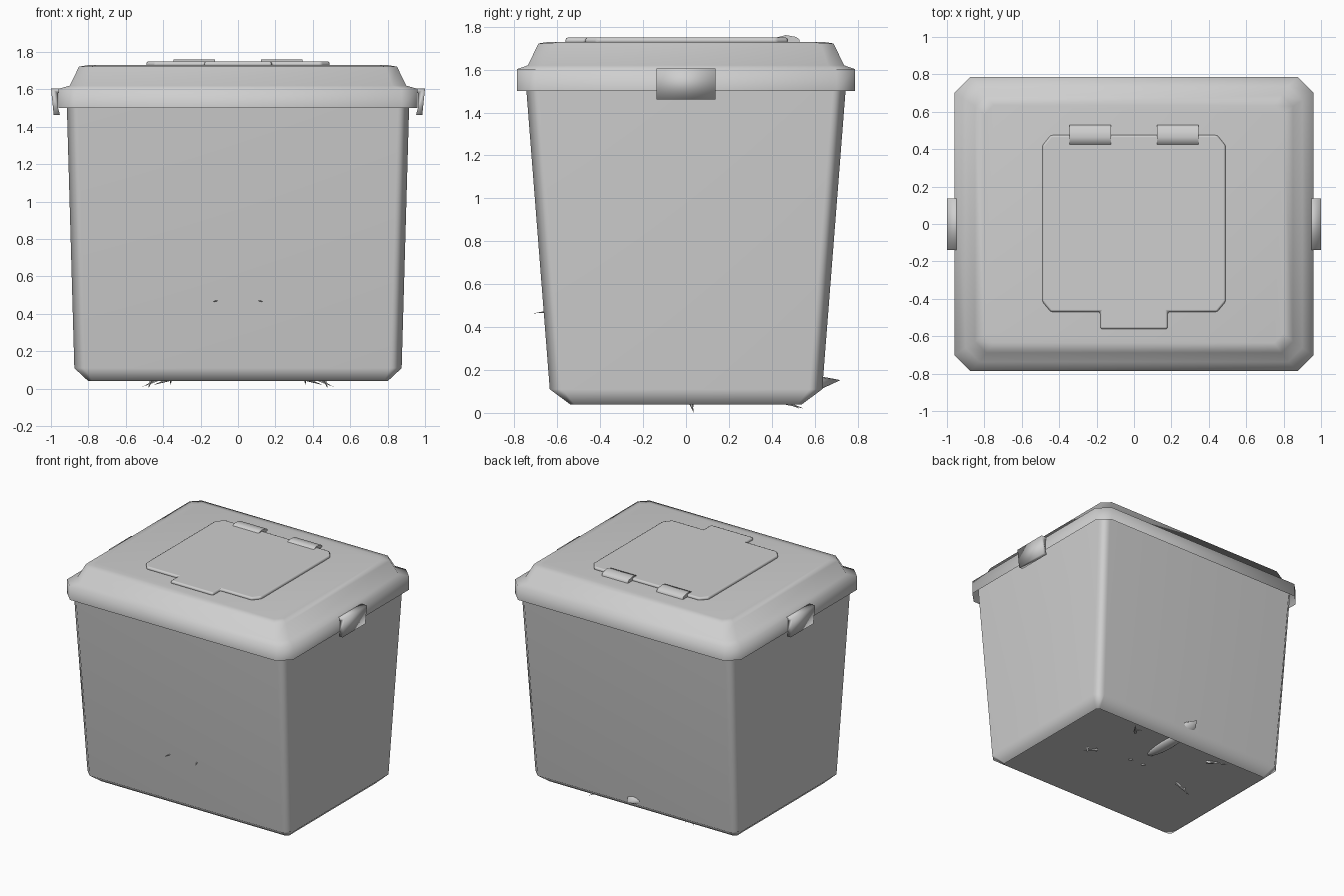
import bpy, bmesh, math
from mathutils import Vector

if "Cube" in bpy.data.objects:
    bpy.data.objects.remove(bpy.data.objects["Cube"])

grey = bpy.data.materials.new("light grey plastic")
grey.diffuse_color = (0.62, 0.62, 0.62, 1)
grey.use_nodes = True
grey.node_tree.nodes["Principled BSDF"].inputs["Base Color"].default_value = grey.diffuse_color


def finish(name, bm, angle=None, bevel=0, weighted=False):
    bmesh.ops.recalc_face_normals(bm, faces=bm.faces)
    me = bpy.data.meshes.new(name)
    bm.to_mesh(me)
    bm.free()
    ob = bpy.data.objects.new(name, me)
    bpy.context.collection.objects.link(ob)
    me.materials.append(grey)
    if angle:
        bpy.ops.object.select_all(action="DESELECT")
        ob.select_set(True)
        bpy.context.view_layer.objects.active = ob
        bpy.ops.object.shade_smooth_by_angle(angle=math.radians(angle))
    if bevel:
        mod = ob.modifiers.new("bevel", "BEVEL")
        mod.width = bevel
        mod.segments = 2
        mod.limit_method = "ANGLE"
    if weighted:
        mod = ob.modifiers.new("weighted normals", "WEIGHTED_NORMAL")
        mod.keep_sharp = True
    return ob


def loft(name, sections, angle, top=False, weighted=False):
    """Stack of rectangles with cut corners: (half x, half y, corner, z)."""
    bm = bmesh.new()
    rings = []
    for x, y, c, z in sections:
        pts = [(x, c - y), (x, y - c), (x - c, y), (c - x, y),
               (-x, y - c), (-x, c - y), (c - x, -y), (x - c, -y)]
        rings.append([bm.verts.new((px, py, z)) for px, py in pts])
    for a, b in zip(rings, rings[1:]):
        for i in range(8):
            j = (i + 1) % 8
            bm.faces.new((a[i], a[j], b[j], b[i]))
    if top:
        bm.faces.new(rings[-1])
    return finish(name, bm, angle, weighted=weighted)


def extrude(name, pts, vec, bevel=0, angle=None, weighted=False):
    """Solid swept from a flat outline along vec."""
    bm = bmesh.new()
    face = bm.faces.new([bm.verts.new(p) for p in pts])
    new = bmesh.ops.extrude_face_region(bm, geom=[face])["geom"]
    bmesh.ops.translate(bm, vec=vec, verts=[v for v in new if isinstance(v, bmesh.types.BMVert)])
    return finish(name, bm, angle, bevel, weighted)


def spike(name, base, tip, radius, sides=5, widen=1):
    """Thin pointed sliver from base to tip."""
    base, tip = Vector(base), Vector(tip)
    d = tip - base
    bm = bmesh.new()
    bmesh.ops.create_cone(bm, cap_ends=True, segments=sides, radius1=radius,
                          radius2=0, depth=d.length)
    bmesh.ops.rotate(bm, matrix=d.to_track_quat("Z", "Y").to_matrix(), verts=bm.verts)
    bmesh.ops.scale(bm, vec=(widen, 1, 1), verts=bm.verts)
    bmesh.ops.translate(bm, vec=(base + tip) / 2, verts=bm.verts)
    return finish(name, bm, 50)


# Tapered open shell with a chamfered foot
loft("bin_body", [(0.80, 0.54, 0.02, 0.04), (0.875, 0.635, 0.06, 0.11),
                  (0.917, 0.75, 0.06, 1.58)], 80, weighted=True)

# Floor set a little above the foot
loft("bin_floor", [(0.872, 0.632, 0.06, 0.115), (0.869, 0.627, 0.06, 0.105)], None, top=True)

# Lid shell with a skirt, ledge and raised top
loft("lid", [(0.96, 0.787, 0.085, 1.50), (0.96, 0.787, 0.085, 1.603),
             (0.90, 0.737, 0.075, 1.62), (0.85, 0.688, 0.06, 1.722),
             (0.80, 0.635, 0.05, 1.73)], 78, top=True)

# Access flap with cut corners and a finger tab
outline = [(0.49, -0.415), (0.49, 0.42), (0.445, 0.475), (-0.445, 0.475),
           (-0.49, 0.42), (-0.49, -0.415), (-0.445, -0.47), (-0.18, -0.47),
           (-0.18, -0.562), (0.18, -0.562), (0.18, -0.47), (0.445, -0.47)]
extrude("lid_flap", [(x, y, 1.72) for x, y in outline], (0, 0, 0.03), 0.012, 120, True)

for s, side in ((1, "right"), (-1, "left")):
    # Flap hinges
    prof = [(0.42, 1.72), (0.42, 1.749), (0.465, 1.761), (0.515, 1.752), (0.53, 1.738), (0.53, 1.72)]
    extrude("flap_hinge_" + side, [(s * 0.122, y, z) for y, z in prof], (s * 0.222, 0, 0), 0, 80)
    # Hooked side clips
    prof = [(0.91, 1.606), (1.0, 1.606), (0.985, 1.462), (0.952, 1.462),
            (0.956, 1.48), (0.962, 1.50), (0.962, 1.58), (0.91, 1.58)]
    extrude("side_clip_" + side, [(s * x, -0.138, z) for x, z in prof], (0, 0.275, 0), 0, 130)
    # Small points that poke through the floor and the front
    spike("front_point_" + side, (s * 0.105, -0.64, 0.472), (s * 0.135, -0.71, 0.464), 0.006)
    spike("middle_claw_" + side, (s * 0.38, 0.03, 0.07), (s * 0.51, 0.03, 0.01), 0.014)
    spike("middle_claw_side_" + side, (s * 0.46, 0.02, 0.06), (s * 0.48, 0.035, 0.0), 0.012)
    spike("rear_claw_" + side, (s * 0.34, 0.42, 0.06), (s * 0.45, 0.55, 0.02), 0.014)
    spike("rear_claw_side_" + side, (s * 0.36, 0.44, 0.06), (s * 0.36, 0.53, 0.02), 0.01)
    spike("inner_claw_" + side, (s * 0.06, 0.02, 0.12), (s * 0.06, 0.06, 0.08), 0.02)

# Rounded ridge showing through the floor
bm = bmesh.new()
bmesh.ops.create_uvsphere(bm, u_segments=16, v_segments=10, radius=1)
bmesh.ops.scale(bm, vec=(0.05, 0.23, 0.035), verts=bm.verts)
bmesh.ops.translate(bm, vec=(0, 0.39, 0.105), verts=bm.verts)
finish("floor_ridge", bm, 80)

# Pointed tuft at the bottom of the back wall
spike("rear_tuft", (0, 0.58, 0.135), (0, 0.72, 0.153), 0.045, 10, 2)
